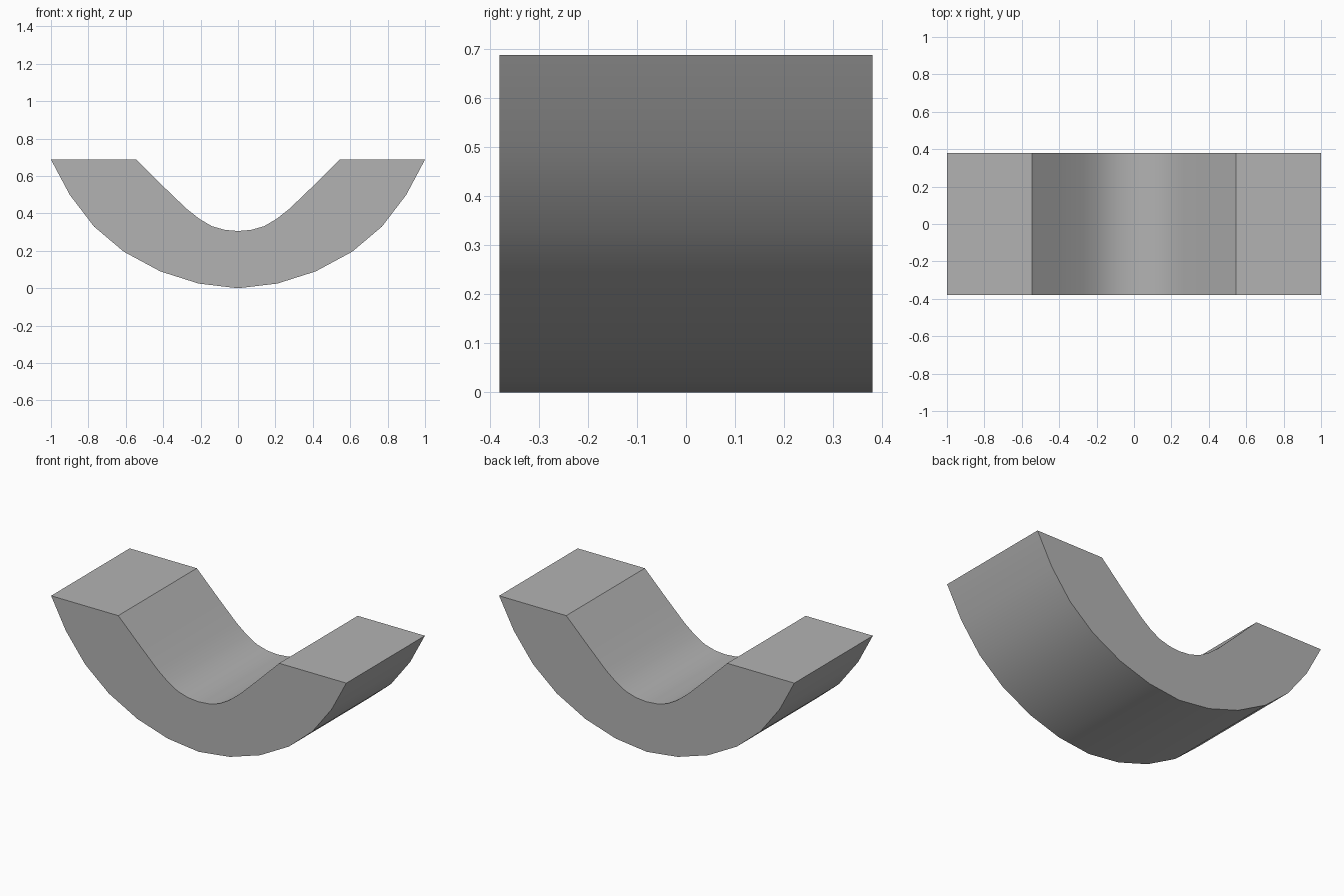
import bpy
import bmesh
import math

cube = bpy.data.objects.get("Cube")
if cube:
    bpy.data.objects.remove(cube, do_unlink=True)

HALF_DEPTH = 0.38

# Right half of the cradle section: outer curve upward, then inner curve downward
outer = [(0.0, 0.0), (0.21, 0.025), (0.415, 0.09), (0.61, 0.195),
         (0.77, 0.33), (0.90, 0.50), (1.0, 0.688)]
inner = [(0.545, 0.688), (0.40, 0.545), (0.275, 0.425), (0.205, 0.37),
         (0.14, 0.332), (0.07, 0.312), (0.0, 0.306)]
half = outer + inner
mirrored = [(-x, z) for x, z in reversed(half) if x > 0]
section = half + mirrored

# Grey material
grey = bpy.data.materials.new("plain_grey")
grey.use_nodes = True
colour = (0.45, 0.45, 0.45, 1.0)
grey.diffuse_color = colour
grey.node_tree.nodes["Principled BSDF"].inputs["Base Color"].default_value = colour

# Extrude the section from front to back
bm = bmesh.new()
front = bm.faces.new([bm.verts.new((x, -HALF_DEPTH, z)) for x, z in section])
back = bmesh.ops.extrude_face_region(bm, geom=[front], use_keep_orig=True)
moved = [v for v in back["geom"] if isinstance(v, bmesh.types.BMVert)]
bmesh.ops.translate(bm, verts=moved, vec=(0, 2 * HALF_DEPTH, 0))
bmesh.ops.recalc_face_normals(bm, faces=bm.faces)
mesh = bpy.data.meshes.new("curved_cradle")
bm.to_mesh(mesh)
bm.free()

cradle = bpy.data.objects.new("curved_cradle", mesh)
bpy.context.collection.objects.link(cradle)
mesh.materials.append(grey)

# Smooth the curved faces, keeping the end and rim edges sharp
bpy.ops.object.select_all(action="DESELECT")
cradle.select_set(True)
bpy.context.view_layer.objects.active = cradle
bpy.ops.object.shade_smooth_by_angle(angle=math.radians(30))
